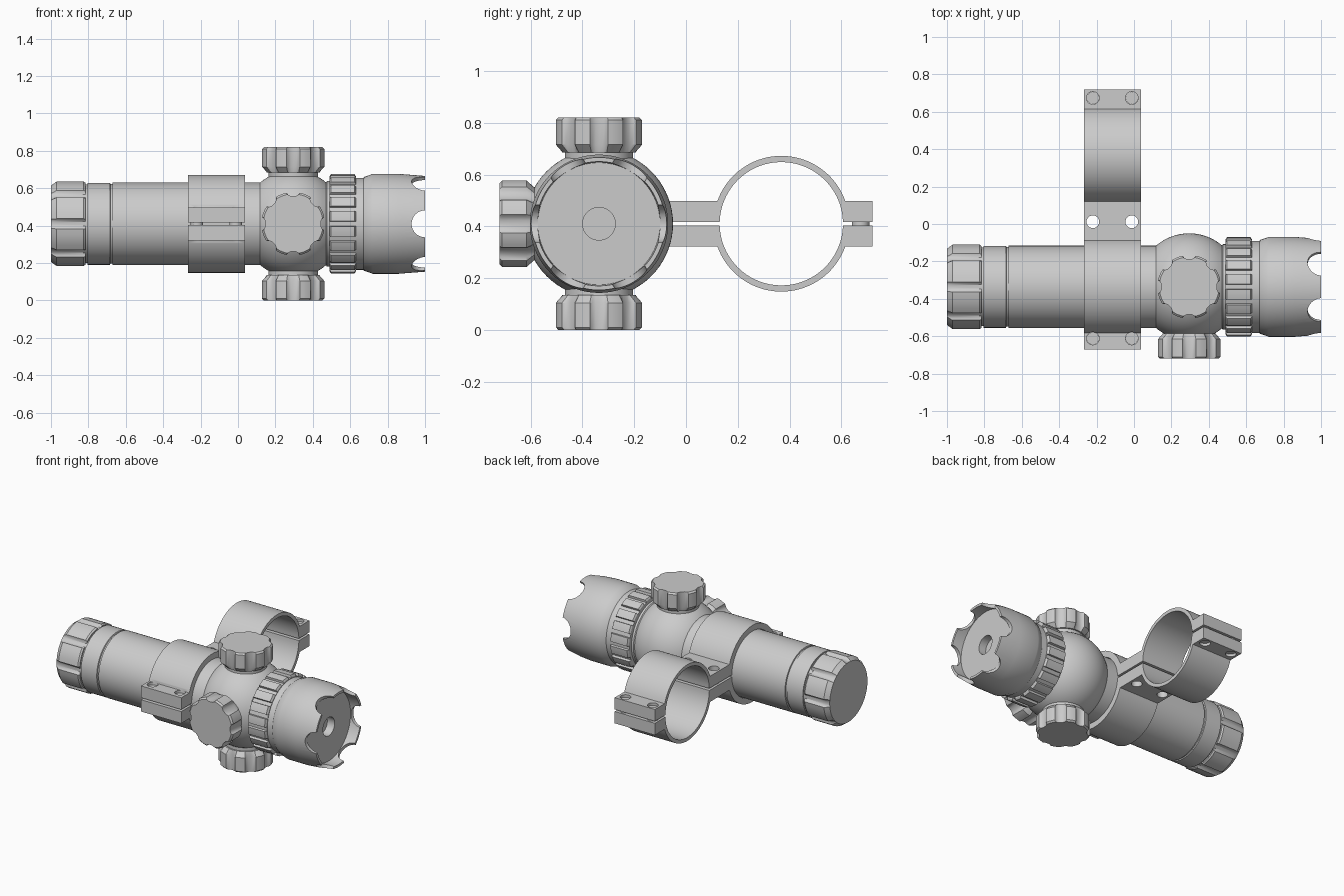
import bpy, bmesh
from math import sin, cos, pi, radians, sqrt, asin
from mathutils import Matrix, Vector

if "Cube" in bpy.data.objects:
    bpy.data.objects.remove(bpy.data.objects["Cube"])

CY, CZ = -0.336, 0.41          # main optical axis
RY = 0.368                     # centre of the empty ring
KX = 0.295                     # turret position along the tube
TUBE = Matrix.Translation((0, CY, CZ)) @ Matrix.Rotation(pi / 2, 4, 'Y')


def finish(name, bm, matrix=Matrix()):
    bm.transform(matrix)
    bmesh.ops.recalc_face_normals(bm, faces=bm.faces)
    me = bpy.data.meshes.new(name)
    bm.to_mesh(me)
    bm.free()
    ob = bpy.data.objects.new(name, me)
    bpy.context.collection.objects.link(ob)
    return ob


def activate(ob):
    bpy.ops.object.select_all(action='DESELECT')
    ob.select_set(True)
    bpy.context.view_layer.objects.active = ob


def smooth(ob):
    activate(ob)
    bpy.ops.object.shade_smooth_by_angle(angle=radians(28))


def lathe(name, profile, matrix, grooves=0, half=0.2, floor=0.0, square=False):
    """Turn (height, radius) pairs about z; optional grooves limit the radius."""
    big = max(r for h, r in profile)
    if grooves:
        step, angles = 2 * pi / grooves, []
        for i in range(grooves):
            a = i * step
            if square:
                angles += [(a - half, big), (a - half * .85, floor),
                           (a + half * .85, floor), (a + half, big)]
            else:
                angles += [(a + half * t, floor + (big - floor) * t ** 4)
                           for t in (-1, -.8, -.4, 0, .4, .8, 1)]
            angles += [(a + half + (step - 2 * half) * k / 4, big) for k in (1, 2, 3)]
    else:
        angles = [(2 * pi * i / 72, big) for i in range(72)]
    bm = bmesh.new()
    rings = []
    for h, r in profile:
        rings.append([bm.verts.new((min(r, lim) * cos(a), min(r, lim) * sin(a), h))
                      for a, lim in angles])
    n = len(angles)
    for p, q in zip(rings, rings[1:]):
        for i in range(n):
            bm.faces.new((p[i], p[(i + 1) % n], q[(i + 1) % n], q[i]))
    bm.faces.new(rings[0])
    bm.faces.new(rings[-1])
    return finish(name, bm, matrix)


def cylinders(name, specs, r):
    """Several cylinders in one mesh; each spec is (matrix, length)."""
    bm = bmesh.new()
    for m, length in specs:
        bmesh.ops.create_cone(bm, cap_ends=True, segments=32, radius1=r,
                              radius2=r, depth=length, matrix=m)
    return finish(name, bm)


def cut(ob, cutter):
    activate(ob)
    mod = ob.modifiers.new("cut", 'BOOLEAN')
    mod.operation, mod.solver, mod.object = 'DIFFERENCE', 'EXACT', cutter
    bpy.ops.object.modifier_apply(modifier=mod.name)


# main tube with the ball-shaped turret housing
ball = [(KX + d, .015 + sqrt(.271 ** 2 - d * d))
        for d in [.175 * (k / 10 - 1) for k in range(21)]]
smooth(lathe("main_tube", [(-.83, .21), (-.805, .21), (-.805, .219), (-.685, .219),
             (-.682, .212), (-.672, .212), (-.67, .22), (.118, .22)] + ball +
             [(.475, .228), (.52, .228)], TUBE))

# fluted rear cap
smooth(lathe("rear_cap", [(-1, .205), (-.97, .227), (-.825, .227), (-.815, .22)],
             TUBE, 8, .12, .208))

# knurled focus ring
smooth(lathe("focus_ring", [(.49, .255), (.497, .266), (.623, .266), (.63, .255)],
             TUBE, 20, .055, .25, True))

# objective bell with recessed lens and scalloped rim
bell = lathe("objective_bell", [(.87, .063), (.925, .063), (.925, .236), (1, .24),
             (1, .256), (.86, .267), (.72, .267), (.71, .263), (.675, .251),
             (.67, .246), (.61, .246)], TUBE)
notches = cylinders("notch_cutter", [
    (TUBE @ Matrix.Rotation(radians(30 + 60 * i), 4, 'Z') @ Matrix.Translation((.27, 0, 1))
     @ Matrix.Rotation(pi / 2, 4, 'Y'), .16) for i in range(6)], .072)
cut(bell, notches)
bpy.data.objects.remove(notches)
smooth(bell)

# three turrets: top, bottom and front
for side, rot, off in (("top", 0, 0), ("bottom", pi, 0), ("front", pi / 2, -.026)):
    m = Matrix.Translation((KX, CY, CZ)) @ Matrix.Rotation(rot, 4, 'X')
    smooth(lathe(side + "_turret_neck", [(.2, .132), (.3 + off, .132)], m))
    smooth(lathe(side + "_turret_knob", [(.275 + off, .142), (.305 + off, .17),
                 (.4 + off, .17), (.41 + off, .16)], m, 8, .21, .148))


# double clamp: upper and lower halves
def arc(cy, r, z_start, z_end, direction):
    a0, a1 = asin(z_start / r), pi - asin(z_end / r)
    pts = [(cy + r * cos(a0 + (a1 - a0) * k / 36),
            r * sin(a0 + (a1 - a0) * k / 36)) for k in range(37)]
    return pts if direction > 0 else pts[::-1]


G, T, RO = .007, .088, .262    # half gap, flange top, outer ring radius
outline = ([(-.67, G)] + arc(CY, .222, G, G, -1) + arc(RY, .238, G, G, -1)
           + [(.72, G), (.72, T)] + arc(RY, RO, T, T, 1) + arc(CY, RO, T, T, 1)
           + [(-.67, T)])
X0, X1 = -.268, .038
hole_rows = (-.612, .012, .674)
hole_xs = (-.22, -.012)
holes = cylinders("hole_cutter", [(Matrix.Translation((x, y, CZ)), .4)
                  for y in hole_rows for x in hole_xs], .034)
for name, s in (("upper_clamp", 1), ("lower_clamp", -1)):
    bm = bmesh.new()
    face = bm.faces.new([bm.verts.new((X0, y, CZ + s * z)) for y, z in outline])
    ext = bmesh.ops.extrude_face_region(bm, geom=[face], use_keep_orig=True)
    bmesh.ops.translate(bm, vec=Vector((X1 - X0, 0, 0)),
                        verts=[v for v in ext["geom"] if isinstance(v, bmesh.types.BMVert)])
    clamp = finish(name, bm)
    cut(clamp, holes)
    smooth(clamp)
bpy.data.objects.remove(holes)

# clamp bolts in the outer flanges, sunk slightly below the surface
smooth(cylinders("clamp_bolts", [(Matrix.Translation((x, y, CZ)), .14)
                 for y in (hole_rows[0], hole_rows[2]) for x in hole_xs], .0335))
